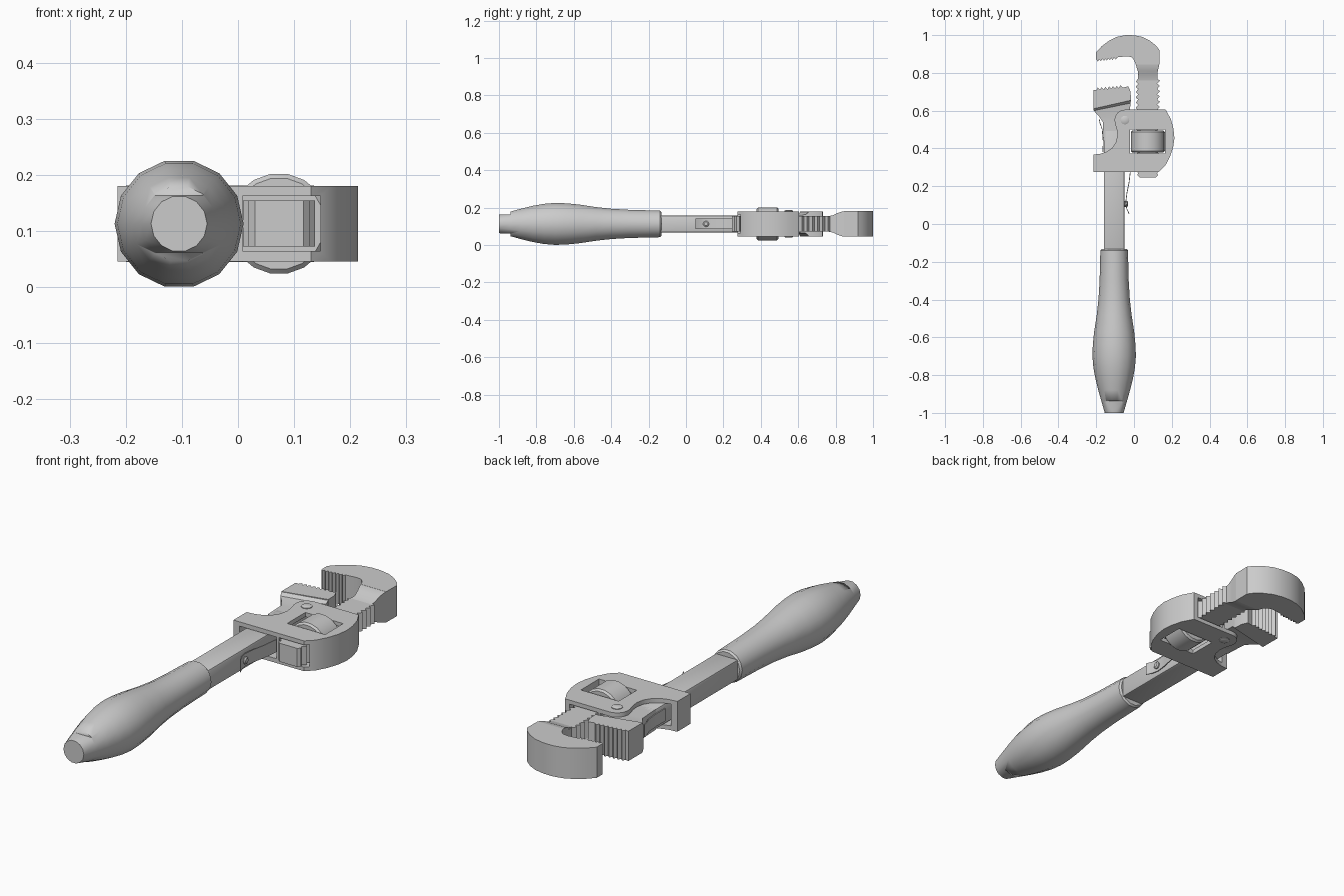
import bpy, bmesh
from math import sin, cos, pi, radians

if "Cube" in bpy.data.objects:
    bpy.data.objects.remove(bpy.data.objects["Cube"])

ZC = 0.113   # mid-plane height of the tool


def make(name, verts, faces, bevel=0.0, angle=30):
    me = bpy.data.meshes.new(name)
    me.from_pydata(verts, [], faces)
    bm = bmesh.new()
    bm.from_mesh(me)
    bmesh.ops.recalc_face_normals(bm, faces=bm.faces)
    bm.to_mesh(me)
    bm.free()
    ob = bpy.data.objects.new(name, me)
    bpy.context.collection.objects.link(ob)
    bpy.ops.object.select_all(action='DESELECT')
    ob.select_set(True)
    bpy.context.view_layer.objects.active = ob
    if bevel:
        m = ob.modifiers.new("Bevel", 'BEVEL')
        m.width, m.segments, m.limit_method = bevel, 2, 'ANGLE'
        m.angle_limit = radians(50)
        bpy.ops.object.modifier_apply(modifier=m.name)
    bpy.ops.object.shade_smooth_by_angle(angle=radians(angle))
    return ob


def bridge(name, rings, **kw):
    """Skin a list of equal-length rings and cap both ends."""
    n = len(rings[0])
    faces = [(i * n + k, i * n + (k + 1) % n, (i + 1) * n + (k + 1) % n, (i + 1) * n + k)
             for i in range(len(rings) - 1) for k in range(n)]
    last = (len(rings) - 1) * n
    faces += [tuple(range(n)), tuple(range(last, last + n))]
    return make(name, [v for r in rings for v in r], faces, **kw)


def prism(name, pts, h, **kw):
    return bridge(name, [[(x, y, ZC + s * h) for x, y in pts] for s in (-1, 1)], **kw)


def lathe(name, cx, profile, n, **kw):
    """Revolve (y, radius) pairs around a y-parallel axis at x = cx."""
    return bridge(name, [[(cx + r * cos(2 * pi * k / n), y, ZC + r * sin(2 * pi * k / n))
                          for k in range(n)] for y, r in profile], **kw)


def loft(name, secs, **kw):
    """Sections: left x,y, right x,y and half thickness."""
    return bridge(name, [[(a, b, ZC - h), (c, d, ZC - h), (c, d, ZC + h), (a, b, ZC + h)]
                         for a, b, c, d, h in secs], **kw)


def box(name, x0, x1, y0, y1, z0, z1, **kw):
    return bridge(name, [[(x0, y0, z), (x1, y0, z), (x1, y1, z), (x0, y1, z)]
                         for z in (z0, z1)], **kw)


def cut(ob, *boxes):
    for b in boxes:
        c = box("cutter", *b)
        c.hide_render = True
        m = ob.modifiers.new("Cut", 'BOOLEAN')
        m.operation, m.object, m.solver = 'DIFFERENCE', c, 'EXACT'
        bpy.context.view_layer.objects.active = ob
        bpy.ops.object.modifier_apply(modifier=m.name)
        bpy.data.objects.remove(c)


def teeth(p, q, n, d):
    """Zigzag from p to q; peaks offset by vector d."""
    out = []
    for i in range(n):
        for t, s in ((0, 0), (0.6, 1)):
            f = (i + t) / n
            out.append((p[0] + (q[0] - p[0]) * f + d[0] * s, p[1] + (q[1] - p[1]) * f + d[1] * s))
    return out + [q]


# Handle grip with two flats at the butt
grip = lathe("handle_grip", -0.105,
             [(-1, 0.05), (-0.94, 0.067), (-0.88, 0.084), (-0.82, 0.099), (-0.76, 0.11),
              (-0.7, 0.115), (-0.64, 0.113), (-0.57, 0.106), (-0.48, 0.092), (-0.4, 0.083),
              (-0.3, 0.077), (-0.14, 0.073), (-0.132, 0.066)], 14)
cut(grip, (-0.3, 0.1, -1.1, -0.937, ZC + 0.051, 0.4), (-0.3, 0.1, -1.1, -0.937, -0.2, ZC - 0.051))

# Handle bar running up to the heel jaw
box("handle_bar", -0.16, -0.05, -0.2, 0.5, ZC - 0.045, ZC + 0.045, bevel=0.008)

# Heel jaw: neck widening into a toothed block
loft("heel_neck", [(-0.16, 0.44, -0.045, 0.44, 0.045), (-0.165, 0.54, -0.03, 0.55, 0.045),
                   (-0.185, 0.57, -0.022, 0.6, 0.046), (-0.213, 0.6, -0.018, 0.64, 0.05),
                   (-0.215, 0.612, -0.016, 0.66, 0.066)])
prism("heel_jaw", [(-0.215, 0.61), (-0.016, 0.655), (-0.018, 0.70), (-0.03, 0.729)]
      + teeth((-0.06, 0.722), (-0.2, 0.708), 7, (0, 0.013)) + [(-0.215, 0.71)], 0.066)

# Housing frame: curved outline, two channels and the nut window
arc = [(-0.048 + 0.055 * cos(radians(a)), 0.55 + 0.055 * sin(radians(a))) for a in range(90, 201, 15)]
house = prism("housing",
              [(-0.215, 0.275), (0.13, 0.275), (0.165, 0.308), (0.19, 0.355), (0.207, 0.405),
               (0.214, 0.455), (0.209, 0.505), (0.195, 0.555), (0.168, 0.605)] + arc +
              [(-0.091, 0.5), (-0.088, 0.47), (-0.095, 0.435), (-0.115, 0.403), (-0.145, 0.382),
               (-0.18, 0.371), (-0.215, 0.368)], 0.067)
cut(house, (-0.185, -0.003, 0.2, 0.7, ZC - 0.048, ZC + 0.048),
    (0.008, 0.147, 0.2, 0.7, ZC - 0.049, ZC + 0.049),
    (-0.02, 0.165, 0.373, 0.5, -0.1, 0.4))
bpy.context.view_layer.objects.active = house
house.select_set(True)
bpy.ops.object.shade_smooth_by_angle(angle=radians(30))

# Adjusting nut
lathe("adjusting_nut", 0.073, [(0.378, 0.082), (0.386, 0.09), (0.486, 0.09), (0.494, 0.082)], 18)

# Threaded shank of the hook jaw
prism("hook_shank", [(0.03, 0.247), (0.117, 0.247), (0.128, 0.258)]
      + teeth((0.122, 0.27), (0.122, 0.77), 18, (0.015, 0)) + [(0.122, 0.8), (0.022, 0.8)]
      + teeth((0.022, 0.77), (0.022, 0.27), 18, (-0.013, 0)) + [(0.018, 0.258)], 0.041)

# Flared throat and toothed hook
loft("hook_throat", [(0.022, 0.76, 0.123, 0.76, 0.041), (0.024, 0.785, 0.124, 0.785, 0.046),
                     (0.02, 0.81, 0.126, 0.81, 0.058), (0.012, 0.835, 0.132, 0.835, 0.066),
                     (0.008, 0.85, 0.134, 0.85, 0.068)])
prism("hook_jaw", [(0.01, 0.845), (0.134, 0.845), (0.135, 0.92), (0.118, 0.943), (0.085, 0.97),
                   (0.045, 0.99), (0, 0.999), (-0.045, 1.0), (-0.09, 0.991), (-0.13, 0.972),
                   (-0.17, 0.942), (-0.2, 0.91)]
      + teeth((-0.2, 0.87), (-0.09, 0.882), 7, (0, -0.011))
      + [(-0.04, 0.888), (-0.015, 0.884), (0, 0.868)], 0.068)

# Pivot rivet through the housing
bridge("pivot_rivet", [[(-0.048 + r * cos(k * pi / 8), 0.55 + r * sin(k * pi / 8), ZC + z)
                        for k in range(16)]
                       for z, r in ((-0.074, 0.015), (-0.07, 0.023), (0.07, 0.023), (0.074, 0.015))])

# Leaf springs on both sides of the bar
def spring(name, path, h):
    loft(name, [(x, y, x + 0.004, y, h) for x, y in path])

spring("right_spring", [(-0.027, 0.052), (-0.04, 0.08), (-0.046, 0.11), (-0.04, 0.16),
                        (-0.028, 0.22), (-0.02, 0.29), (-0.018, 0.36)], 0.028)
spring("left_spring", [(-0.166, 0.38), (-0.165, 0.44), (-0.17, 0.5), (-0.182, 0.535),
                       (-0.186, 0.555)], 0.028)

# Spring screw
bridge("spring_screw", [[(x, 0.107 + r * cos(k * pi / 6), ZC + r * sin(k * pi / 6))
                         for k in range(12)]
                        for x, r in ((-0.055, 0.016), (-0.036, 0.016), (-0.031, 0.01))])
